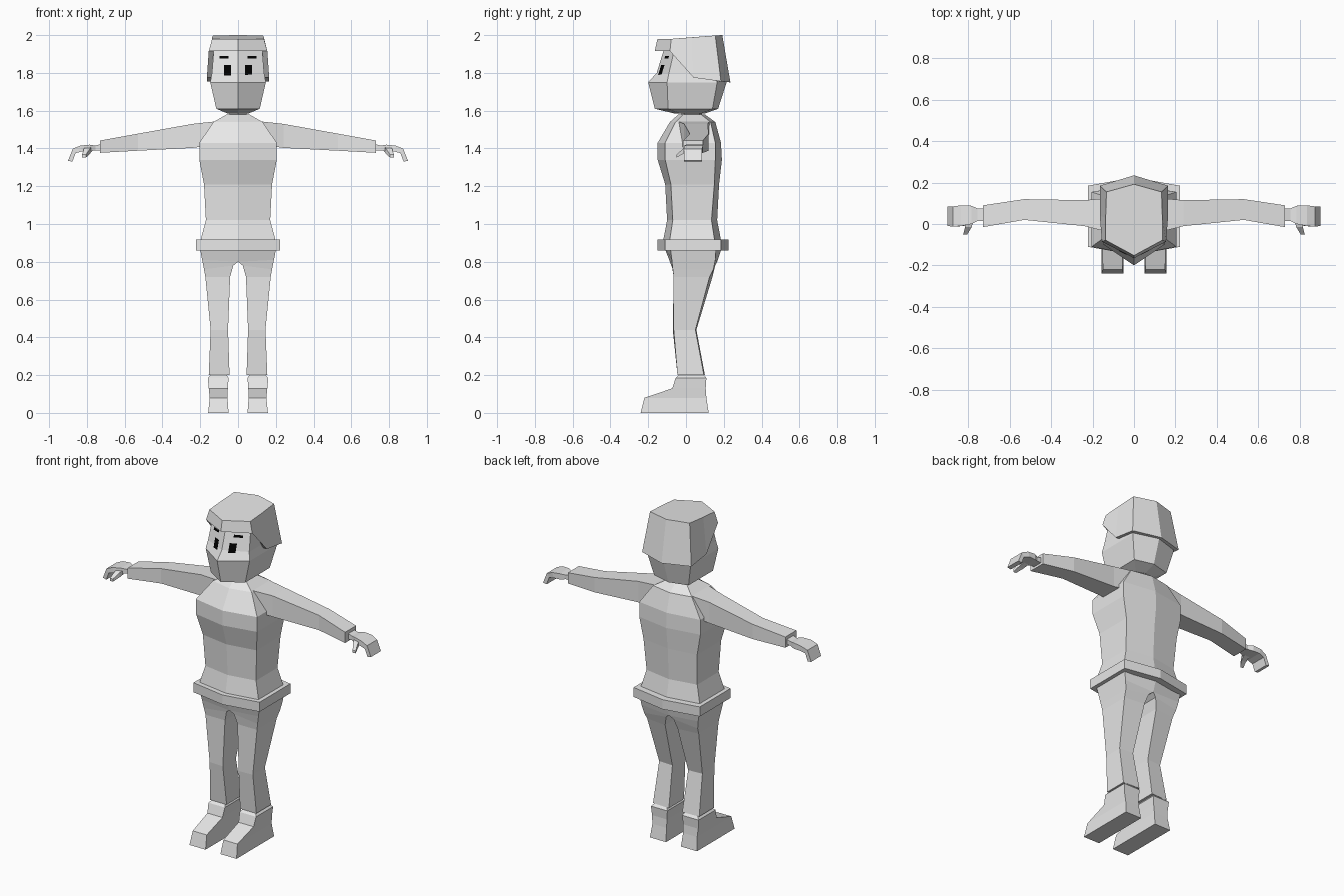
import bpy, bmesh
from mathutils import Vector
from mathutils.bvhtree import BVHTree

old = bpy.data.objects.get("Cube")
if old:
    bpy.data.objects.remove(old, do_unlink=True)


def material(name, rgb):
    m = bpy.data.materials.new(name)
    m.use_nodes = True
    m.diffuse_color = (*rgb, 1)
    m.node_tree.nodes["Principled BSDF"].inputs["Base Color"].default_value = (*rgb, 1)
    return m


GREY = material("light grey", (0.8, 0.8, 0.8))
BLACK = material("black", (0.0, 0.0, 0.0))


def finish(name, bm, mat=GREY, mirror=False):
    mesh = bpy.data.meshes.new(name)
    bm.to_mesh(mesh)
    bm.free()
    mesh.materials.append(mat)
    ob = bpy.data.objects.new(name, mesh)
    bpy.context.collection.objects.link(ob)
    if mirror:
        mod = ob.modifiers.new("mirror", 'MIRROR')
        mod.merge_threshold = 0.0005
    return ob


def loft(name, rings, mirror=False):
    """Skin a list of equal-length rings and cap both ends."""
    bm = bmesh.new()
    loops = [[bm.verts.new(p) for p in ring] for ring in rings]
    n = len(loops[0])
    for a, b in zip(loops, loops[1:]):
        for i in range(n):
            j = (i + 1) % n
            bm.faces.new((a[i], a[j], b[j], b[i]))
    bm.faces.new(loops[0])
    bm.faces.new(loops[-1])
    bmesh.ops.recalc_face_normals(bm, faces=bm.faces[:])
    if mirror:  # open the seam on the centre plane
        seam = [f for f in bm.faces if all(abs(v.co.x) < 1e-5 for v in f.verts)]
        bmesh.ops.delete(bm, geom=seam, context='FACES')
    return finish(name, bm, mirror=mirror)


def hex_ring(z, w, fc, fs, bs, bc):
    """Hexagon with a ridge at the centre of the front and the back."""
    return [(0, fc, z), (w, fs, z), (w, bs, z), (0, bc, z), (-w, bs, z), (-w, fs, z)]


def both_sides(half):
    """Complete a half ring that starts and ends on the centre plane."""
    return half + [(-x, y, z) for x, y, z in reversed(half[1:-1])]


def box_ring(x_top, z_top, x_low, z_low, y0, y1):
    return [(x_top, y0, z_top), (x_top, y1, z_top), (x_low, y1, z_low), (x_low, y0, z_low)]


# Torso and neck
loft("shirt", [hex_ring(*r) for r in (
    (0.89, 0.205, -0.125, -0.09, 0.155, 0.19),
    (1.02, 0.17, -0.10, -0.07, 0.135, 0.165),
    (1.21, 0.18, -0.11, -0.08, 0.15, 0.175),
    (1.34, 0.205, -0.15, -0.11, 0.155, 0.19),
    (1.43, 0.205, -0.15, -0.11, 0.155, 0.185),
    (1.54, 0.13, -0.085, -0.055, 0.13, 0.155),
    (1.58, 0.06, -0.04, -0.015, 0.08, 0.10))])
loft("neck", [hex_ring(z, 0.045, -0.025, -0.005, 0.07, 0.085) for z in (1.56, 1.60)])

# Belt band
loft("belt", [hex_ring(*r) for r in (
    (0.86, 0.222, -0.15, -0.11, 0.185, 0.225),
    (0.918, 0.222, -0.15, -0.11, 0.185, 0.225))])


# Trousers, one leg mirrored
def leg_ring(z_in, z_out, x_in, x_out, front_in, front_out, back_out, back_in):
    return [(x_in, front_in, z_in), (x_out, front_out, z_out),
            (x_out, back_out, z_out), (x_in, back_in, z_in)]


loft("trousers", [leg_ring(*r) for r in (
    (0.89, 0.89, 0, 0.205, -0.12, -0.085, 0.16, 0.195),
    (0.80, 0.81, 0, 0.19, -0.085, -0.075, 0.155, 0.165),
    (0.78, 0.76, 0.025, 0.18, -0.075, -0.07, 0.145, 0.155),
    (0.72, 0.72, 0.042, 0.173, -0.065, -0.065, 0.125, 0.14),
    (0.44, 0.44, 0.053, 0.145, -0.07, -0.065, 0.05, 0.055),
    (0.20, 0.20, 0.045, 0.155, -0.045, -0.045, 0.095, 0.10))], mirror=True)

# Shoes: horizontal bands from sole to ankle
loft("shoes", [leg_ring(z, z, a, b, f, f, k, k) if z2 is None else
               [(a, f, z), (b, f, z), (b, k, z2), (a, k, z2)]
               for z, z2, a, b, f, k in (
    (0, None, 0.05, 0.158, -0.24, 0.12),
    (0.08, 0.08, 0.056, 0.15, -0.22, 0.108),
    (0.13, 0.13, 0.054, 0.155, -0.072, 0.104),
    (0.185, None, 0.05, 0.16, -0.055, 0.108),
    (0.20, None, 0.06, 0.145, -0.04, 0.095))], mirror=True)

# Sleeves
loft("sleeves", [box_ring(x, zt, x, zl, y0, y1) for x, zt, zl, y0, y1 in (
    (0.12, 1.543, 1.42, -0.04, 0.125),
    (0.24, 1.53, 1.403, -0.01, 0.115),
    (0.53, 1.478, 1.388, 0.02, 0.12),
    (0.73, 1.442, 1.377, -0.015, 0.09))], mirror=True)

# Hands with curled fingers
loft("hands", [box_ring(*r) for r in (
    (0.72, 1.425, 0.72, 1.39, 0.015, 0.075),
    (0.755, 1.415, 0.755, 1.39, 0.015, 0.075),
    (0.785, 1.42, 0.785, 1.385, 0.0, 0.088),
    (0.835, 1.415, 0.825, 1.385, -0.01, 0.09),
    (0.875, 1.398, 0.86, 1.375, -0.012, 0.085),
    (0.90, 1.335, 0.877, 1.33, -0.01, 0.085))], mirror=True)
loft("thumbs", [
    [(x - w, y, z + t), (x + w, y, z + t), (x + w, y, z - t), (x - w, y, z - t)]
    for x, y, z, w, t in ((0.79, 0.03, 1.40, 0.018, 0.012),
                          (0.80, -0.015, 1.385, 0.016, 0.014),
                          (0.815, -0.05, 1.36, 0.01, 0.008))], mirror=True)

# Head
head = loft("head", [hex_ring(*r) for r in (
    (1.585, 0.055, -0.06, -0.03, 0.08, 0.10),
    (1.61, 0.115, -0.165, -0.095, 0.14, 0.17),
    (1.75, 0.147, -0.20, -0.10, 0.165, 0.215),
    (1.80, 0.138, -0.155, -0.09, 0.165, 0.21),
    (1.93, 0.128, -0.115, -0.06, 0.15, 0.19))])

# Hair cap with a fringe and slanted sides
rim = both_sides([(0, -0.165, 1.915), (0.155, -0.085, 1.915), (0.165, 0.04, 1.775),
                  (0.165, 0.185, 1.755), (0, 0.235, 1.75)])
crown = both_sides([(0, -0.152, 1.978), (0.137, -0.078, 1.98), (0.137, 0.03, 1.988),
                    (0.133, 0.155, 1.998), (0, 0.192, 2.0)])
inner = [(x * 0.6, 0.03 + (y - 0.03) * 0.6, z + 0.005) for x, y, z in rim]
loft("hair", [inner, rim, crown])

# Eyes and brows: thin plates laid on the face
face = BVHTree.FromPolygons([v.co for v in head.data.vertices],
                            [p.vertices for p in head.data.polygons])


def plate(name, x0, x1, z0, z1, steps=4):
    bm = bmesh.new()
    rows = []
    for i in range(steps + 1):
        z = z0 + (z1 - z0) * i / steps
        row = []
        for x in (x0, (x0 + x1) / 2, x1):
            hit = face.ray_cast(Vector((x, -1, z)), Vector((0, 1, 0)))[0]
            row.append(bm.verts.new(hit + Vector((0, -0.006, 0))))
        rows.append(row)
    for a, b in zip(rows, rows[1:]):
        for i in range(2):
            bm.faces.new((a[i], a[i + 1], b[i + 1], b[i]))
    finish(name, bm, BLACK, mirror=True)


plate("eyes", 0.036, 0.073, 1.787, 1.842)
plate("brows", 0.05, 0.098, 1.875, 1.889)
